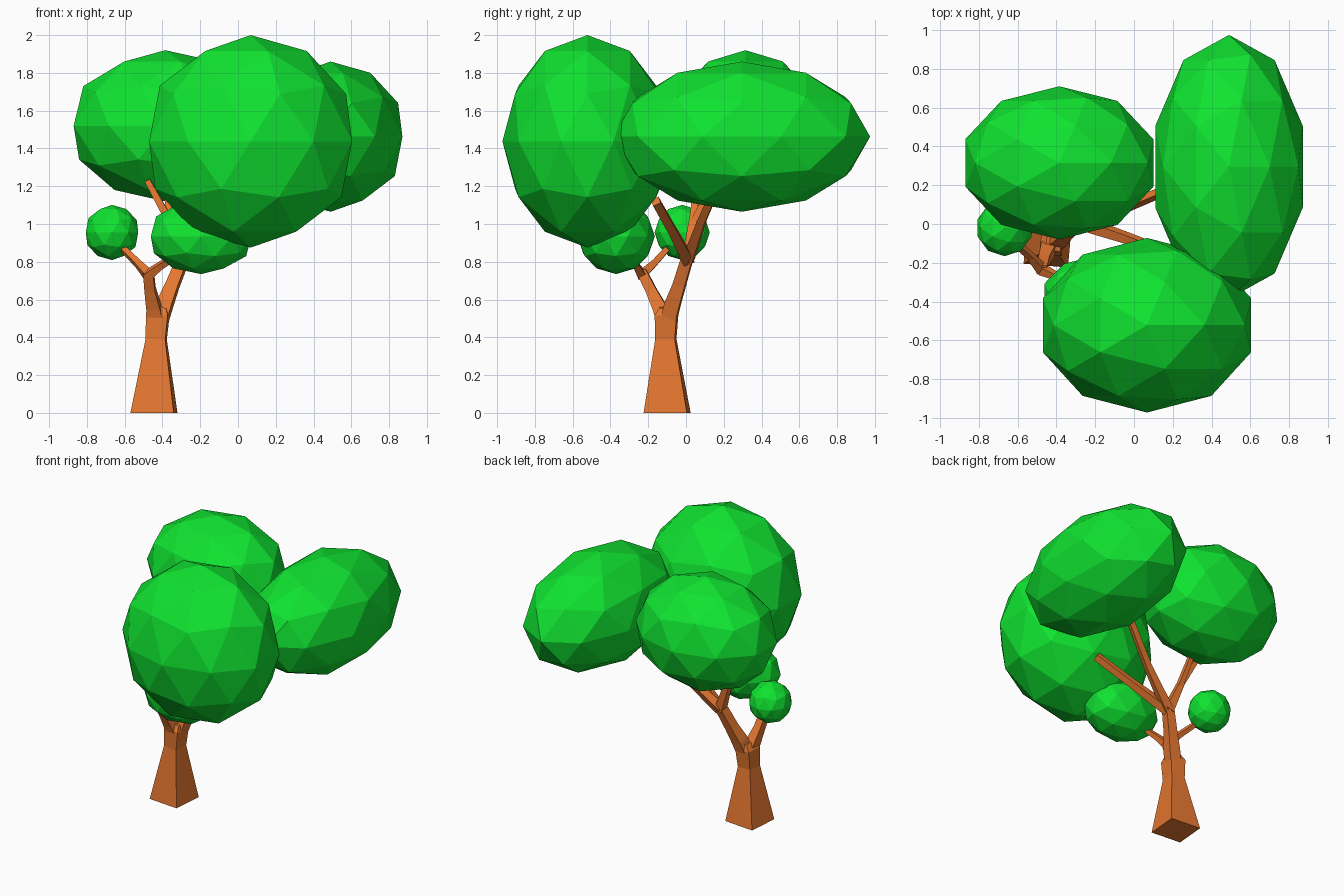
import bpy
import bmesh
from math import radians
from mathutils import Matrix, Vector

if "Cube" in bpy.data.objects:
    bpy.data.objects.remove(bpy.data.objects["Cube"])


def material(name, colour):
    m = bpy.data.materials.new(name)
    m.diffuse_color = (*colour, 1)
    m.use_nodes = True
    m.node_tree.nodes["Principled BSDF"].inputs["Base Color"].default_value = m.diffuse_color
    return m


BARK = material("bark", (0.78, 0.185, 0.03))
LEAF = material("leaf", (0.005, 0.77, 0.03))
SIDE = Matrix.Rotation(radians(-5), 3, 'Z') @ Vector((1, 0, 0))


def finish(name, bm, mat):
    bmesh.ops.recalc_face_normals(bm, faces=bm.faces)
    me = bpy.data.meshes.new(name)
    bm.to_mesh(me)
    bm.free()
    me.materials.append(mat)
    ob = bpy.data.objects.new(name, me)
    bpy.context.collection.objects.link(ob)


def limb(name, path):
    """Four-sided tapering limb through (x, y, z, half width) points."""
    pts = [Vector(p[:3]) for p in path]
    bm = bmesh.new()
    rings = []
    for i, p in enumerate(pts):
        t = (pts[min(i + 1, len(pts) - 1)] - pts[max(i - 1, 0)]).normalized()
        if p.z == 0:
            t = Vector((0, 0, 1))
        u = (SIDE - t * SIDE.dot(t)).normalized()
        v = t.cross(u)
        h = path[i][3]
        rings.append([bm.verts.new(p + h * (a * u + b * v))
                      for a, b in ((-1, -1), (1, -1), (1, 1), (-1, 1))])
    for lo, hi in zip(rings, rings[1:]):
        for k in range(4):
            n = (k + 1) % 4
            bm.faces.new((lo[k], lo[n], hi[n], hi[k]))
    bm.faces.new(rings[0][::-1])
    bm.faces.new(rings[-1])
    finish(name, bm, BARK)


def crown(name, centre, radii):
    """Faceted leaf mass: a stretched 80-face icosphere."""
    bm = bmesh.new()
    mat = Matrix.Translation(centre) @ Matrix.Diagonal((*radii, 1))
    bmesh.ops.create_icosphere(bm, subdivisions=2, radius=1, matrix=mat)
    finish(name, bm, LEAF)


# Trunk and the two limbs it divides into
limb("trunk", [(-0.445, -0.10, 0, 0.115), (-0.433, -0.107, 0.39, 0.052),
               (-0.425, -0.103, 0.52, 0.058), (-0.415, -0.10, 0.56, 0.038)])
limb("main_limb", [(-0.418, -0.097, 0.47, 0.040), (-0.385, -0.07, 0.58, 0.040),
                   (-0.345, -0.035, 0.68, 0.033), (-0.285, 0.01, 0.83, 0.030)])
limb("low_limb", [(-0.43, -0.11, 0.48, 0.040), (-0.447, -0.14, 0.56, 0.036),
                  (-0.465, -0.185, 0.65, 0.028), (-0.475, -0.235, 0.75, 0.026)])

# Upper branches
fork = (-0.285, 0.01, 0.81, 0.030)
limb("front_branch", [fork, (-0.03, -0.075, 0.97, 0.023), (0.19, -0.16, 1.12, 0.022)])
limb("right_branch", [fork, (-0.05, 0.085, 1.02, 0.021), (0.18, 0.18, 1.24, 0.019)])
limb("left_branch", [fork, (-0.37, 0.04, 1.03, 0.020), (-0.48, 0.06, 1.23, 0.015)])
limb("left_twig", [(-0.36, 0.04, 1.01, 0.018), (-0.38, 0.15, 1.22, 0.015)])

# Low twigs
low = (-0.475, -0.235, 0.73, 0.024)
limb("small_left_twig", [low, (-0.53, -0.17, 0.79, 0.017), (-0.63, -0.08, 0.89, 0.014)])
limb("small_front_twig", [low, (-0.41, -0.265, 0.78, 0.017), (-0.31, -0.31, 0.84, 0.014)])

# Leaf masses
crown("front_crown", (0.067, -0.522, 1.4375), (0.565, 0.45, 0.5625))
crown("right_crown", (0.49, 0.295, 1.4625), (0.40, 0.68, 0.3975))
crown("left_crown", (-0.385, 0.315, 1.52), (0.51, 0.395, 0.40))
crown("small_left_crown", (-0.667, -0.02, 0.955), (0.146, 0.146, 0.146))
crown("small_front_crown", (-0.195, -0.37, 0.935), (0.28, 0.205, 0.20))
